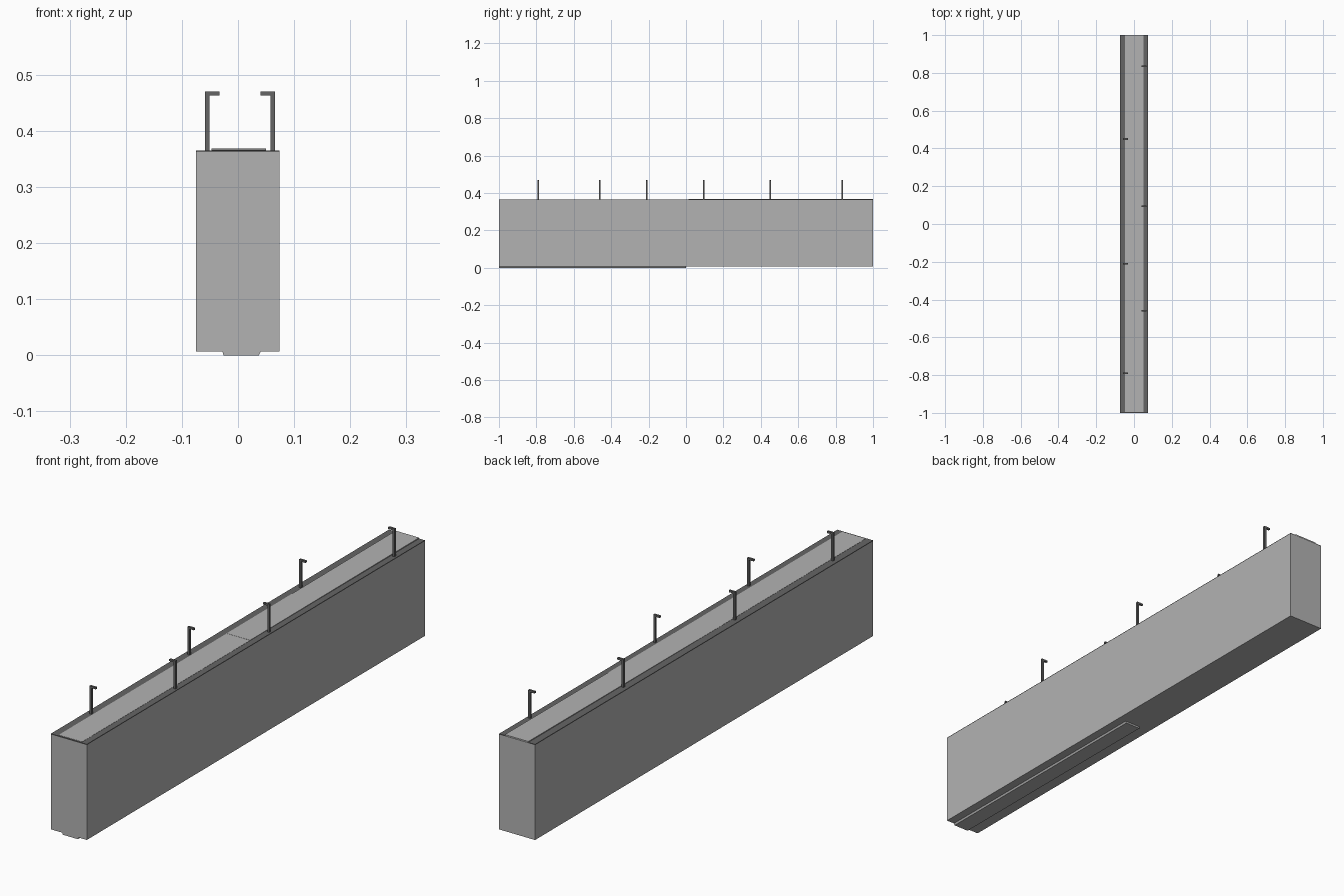
import bpy, bmesh

if "Cube" in bpy.data.objects:
    bpy.data.objects.remove(bpy.data.objects["Cube"])

def material(name, v):
    m = bpy.data.materials.new(name)
    m.diffuse_color = (v, v, v, 1)
    m.use_nodes = True
    m.node_tree.nodes["Principled BSDF"].inputs["Base Color"].default_value = m.diffuse_color
    return m

LIGHT = material("light grey", 0.45)
DARK = material("dark grey", 0.13)

def prism(bm, bottom, top, y0, y1, z0, z1, z1_back=None):
    """Block with its own x range at bottom and top; the top may rise to the back."""
    zb = z1 if z1_back is None else z1_back
    def ring(y, zt):
        return [bm.verts.new(c) for c in ((bottom[0], y, z0), (bottom[1], y, z0),
                                          (top[1], y, zt), (top[0], y, zt))]
    a, b = ring(y0, z1), ring(y1, zb)
    bm.faces.new(a)
    bm.faces.new(b[::-1])
    for i in range(4):
        j = (i + 1) % 4
        bm.faces.new((a[j], a[i], b[i], b[j]))

def make(name, mat, blocks):
    bm = bmesh.new()
    for b in blocks:
        prism(bm, *b)
    bmesh.ops.recalc_face_normals(bm, faces=bm.faces)
    me = bpy.data.meshes.new(name)
    bm.to_mesh(me)
    bm.free()
    me.materials.append(mat)
    ob = bpy.data.objects.new(name, me)
    bpy.context.collection.objects.link(ob)

# Long outer casing
W = (-0.075, 0.074)
make("casing", LIGHT, [(W, W, -1, 1, 0.007, 0.362)])

# Dark top cover, visible as a rim along both long sides
make("rim_cover", DARK, [(W, W, -1, 1, 0.362, 0.365)])

# Light top panels in two halves, the back one rising slightly
P = (-0.047, 0.05)
make("front_top_panel", LIGHT, [(P, P, -0.994, 0, 0.364, 0.3657)])
make("back_top_panel", LIGHT, [(P, P, 0, 1, 0.364, 0.3663, 0.3685)])

# Shallow stepped plate under the front half
make("bottom_plate", LIGHT, [((-0.026, 0.037), (-0.028, 0.041), -1, 0, 0, 0.008)])

# Hooks: upright posts with a short lip turned inward, staggered left and right
def hook(name, y, outer, inner, tip):
    post = tuple(sorted((outer, inner)))
    lip = tuple(sorted((outer, tip)))
    y0, y1 = y - 0.004, y + 0.004
    make(name, DARK, [(post, post, y0, y1, 0.36, 0.463),
                      (lip, lip, y0, y1, 0.463, 0.47)])

for i, y in enumerate((-0.79, -0.21, 0.45)):
    hook(f"left_hook_{i + 1}", y, -0.059, -0.051, -0.033)
for i, y in enumerate((-0.46, 0.095, 0.835)):
    hook(f"right_hook_{i + 1}", y, 0.066, 0.058, 0.040)
